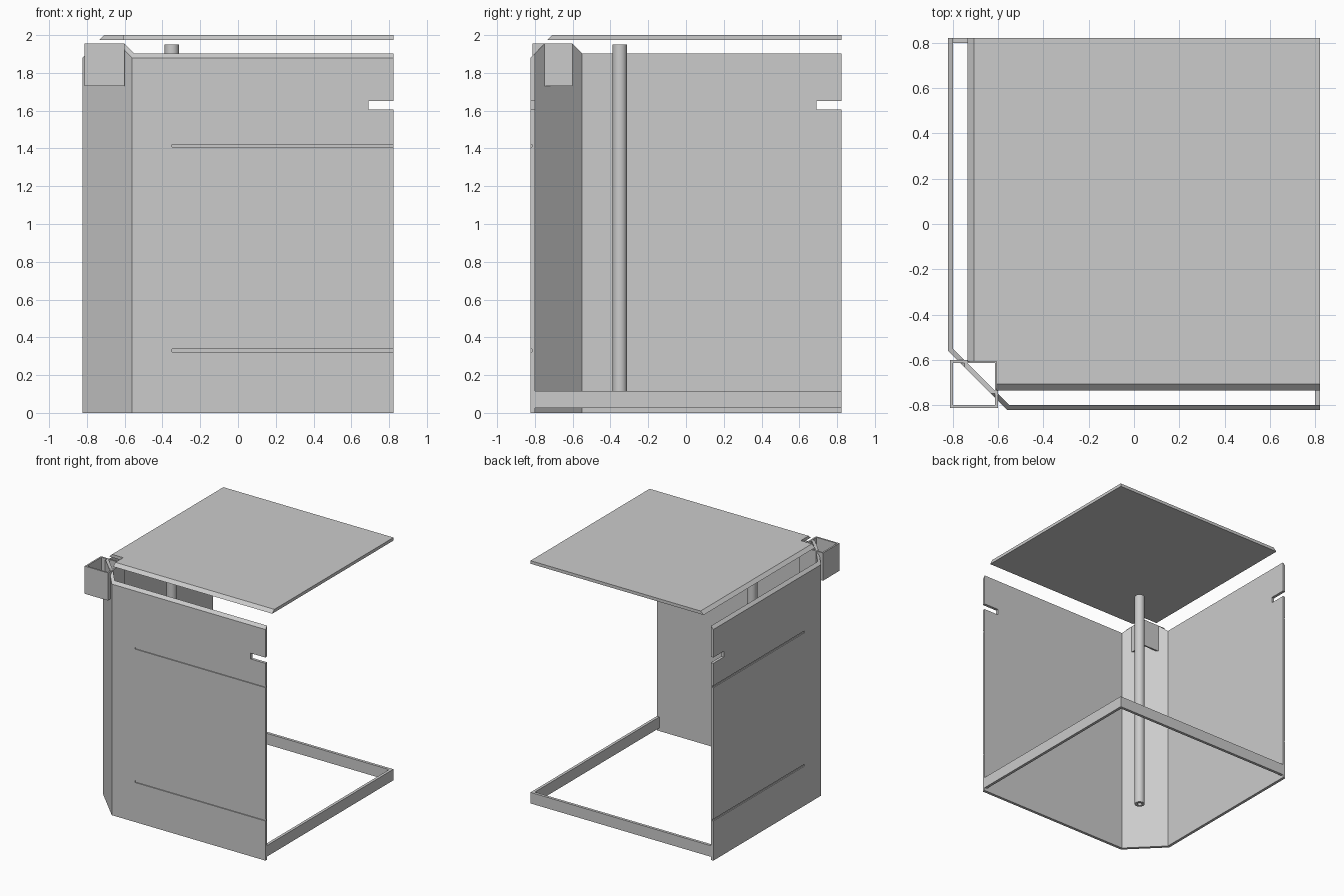
import bpy, bmesh, math

cube = bpy.data.objects.get("Cube")
if cube:
    bpy.data.objects.remove(cube, do_unlink=True)

grey = bpy.data.materials.new("light_grey")
grey.use_nodes = True
grey.diffuse_color = (0.6, 0.6, 0.6, 1)
grey.node_tree.nodes["Principled BSDF"].inputs["Base Color"].default_value = (0.6, 0.6, 0.6, 1)

H = 0.823          # half width of the enclosure
T = 0.023          # panel thickness
I = H - T          # inner face of the panels
RIM = 1.88         # height of the outer panel edge


def loft(name, loop_a, loop_b, swap=False):
    """Solid between two matching loops; swap mirrors it across the x = y diagonal."""
    bm = bmesh.new()
    fix = (lambda p: (p[1], p[0], p[2])) if swap else (lambda p: p)
    a = [bm.verts.new(fix(p)) for p in loop_a]
    b = [bm.verts.new(fix(p)) for p in loop_b]
    bm.faces.new(a)
    bm.faces.new(b[::-1])
    for i in range(len(a)):
        j = (i + 1) % len(a)
        bm.faces.new((a[i], b[i], b[j], a[j]))
    bmesh.ops.recalc_face_normals(bm, faces=bm.faces)
    mesh = bpy.data.meshes.new(name)
    bm.to_mesh(mesh)
    bm.free()
    mesh.materials.append(grey)
    obj = bpy.data.objects.new(name, mesh)
    bpy.context.collection.objects.link(obj)
    return obj


def block(name, x, y, z, swap=False):
    def ring(h):
        return [(x[0], y[0], h), (x[1], y[0], h), (x[1], y[1], h), (x[0], y[1], h)]
    return loft(name, ring(z[0]), ring(z[1]), swap)


def cut(obj, cutters):
    """Subtract the cutters, then remove them."""
    for c in cutters:
        c.hide_render = True
        mod = obj.modifiers.new("cut", "BOOLEAN")
        mod.operation = "DIFFERENCE"
        mod.solver = "EXACT"
        mod.object = c
    bpy.context.view_layer.update()
    graph = bpy.context.evaluated_depsgraph_get()
    mesh = bpy.data.meshes.new_from_object(obj.evaluated_get(graph))
    obj.modifiers.clear()
    obj.data = mesh
    for c in cutters:
        bpy.data.objects.remove(c, do_unlink=True)


# Two mirrored wall panels with bevelled tops, a notch and two shallow grooves
# Two lower rails closing the open sides
for side, rail, swap in (("front_panel", "back_rail", False), ("side_panel", "side_rail", True)):
    outer, inner = -0.56, -0.55
    start = [(outer, -H, 0), (inner, -I, 0), (inner, -I, RIM + T), (outer, -H, RIM)]
    panel = loft(side, start, [(H, y, z) for _, y, z in start], swap)
    cutters = [block("notch_cutter", (0.69, 1), (-1, -0.7), (1.605, 1.652), swap)]
    for z in (0.322, 1.407):
        cutters.append(block("groove_cutter", (-0.35, 1), (-1, -H + 0.008), (z, z + 0.015), swap))
    cut(panel, cutters)
    block(rail, (-I, I if swap else H), (I, H), (0.025, 0.115), swap)

# Diagonal corner panel with a raised, clipped top
top = 1.955
rise = top - RIM


def corner_loop(a, b, z):
    c = -H + rise
    d = a + b - c
    return [(a, b, 0), (a, b, z), (d, c, top), (c, d, top), (b, a, z), (b, a, 0)]


loft("corner_panel", corner_loop(-0.56, -H, RIM), corner_loop(-0.55, -I, RIM + T))

# Square open sleeve through the corner
sleeve = block("corner_sleeve", (-0.812, -0.602), (-0.812, -0.602), (1.73, top))
cut(sleeve, [block("sleeve_cutter", (-0.799, -0.615), (-0.799, -0.615), (1.6, 2.1))])


# Lid with two bevelled edges and a square corner cut-out
def lid_loop(edge, z):
    n = -0.608
    return [(n, edge, z), (H, edge, z), (H, H, z), (edge, H, z), (edge, n, z), (n, n, z)]


loft("lid", lid_loop(-0.735, 1.975), lid_loop(-0.708, 2.0))


# Round hollow post
def circle(r, z):
    n = 32
    return [(-0.35 + r * math.cos(math.tau * i / n), -0.35 + r * math.sin(math.tau * i / n), z)
            for i in range(n)]


post = loft("post", circle(0.038, 0.115), circle(0.038, 1.95))
cut(post, [loft("post_cutter", circle(0.018, 0), circle(0.018, 2.1))])
bpy.ops.object.select_all(action="DESELECT")
post.select_set(True)
bpy.context.view_layer.objects.active = post
bpy.ops.object.shade_smooth_by_angle(angle=math.radians(30))
